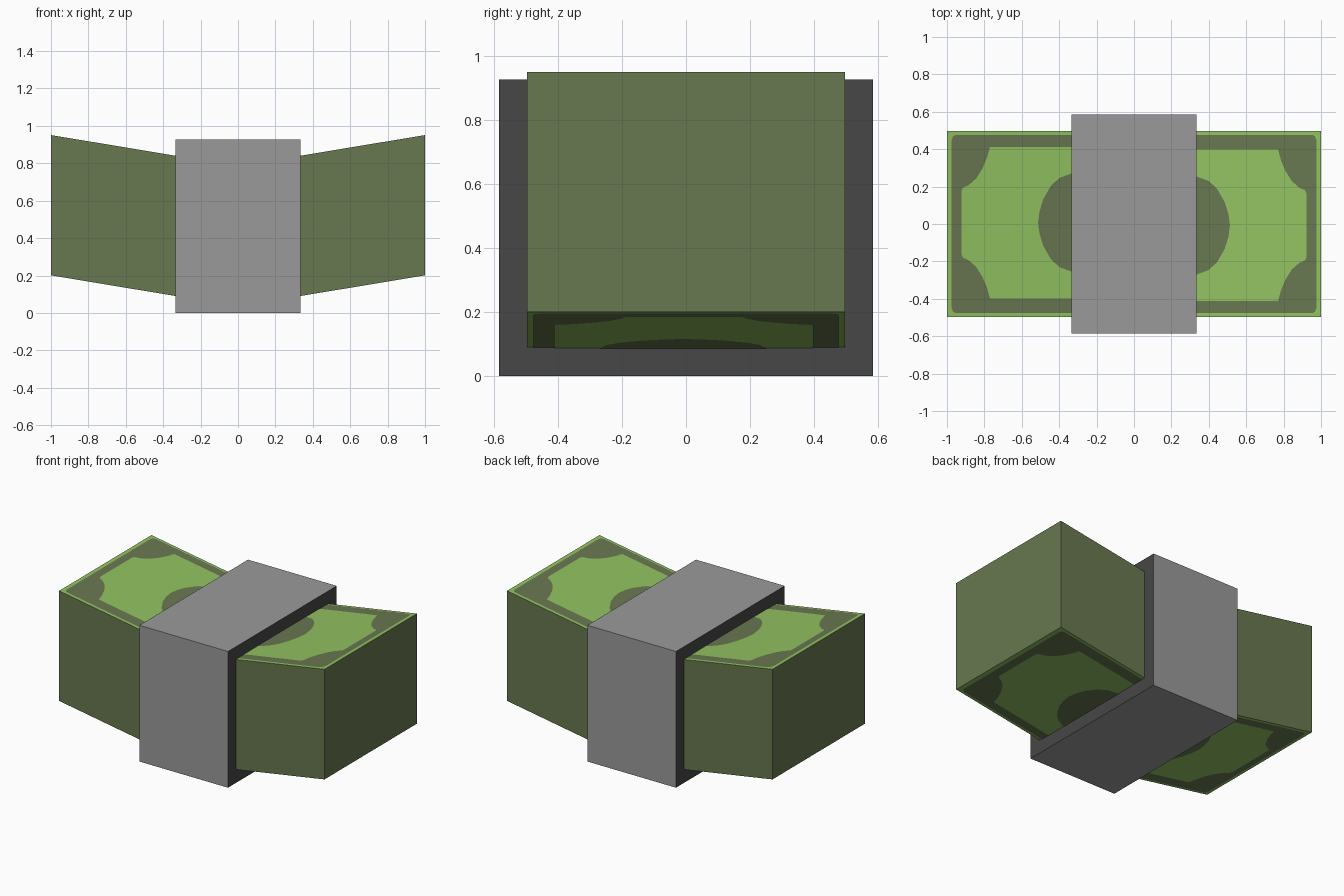
import bpy, bmesh

cube = bpy.data.objects.get("Cube")
if cube:
    bpy.data.objects.remove(cube, do_unlink=True)


def material(name, rgb):
    """Flat material from 0-255 sRGB values, stored as linear."""
    lin = [((c / 255 + 0.055) / 1.055) ** 2.4 for c in rgb]
    m = bpy.data.materials.new(name)
    m.use_nodes = True
    m.diffuse_color = (*lin, 1)
    bsdf = m.node_tree.nodes["Principled BSDF"]
    bsdf.inputs["Base Color"].default_value = (*lin, 1)
    bsdf.inputs["Roughness"].default_value = 0.9
    return m


LIGHT_GREEN = material("light green", (145, 194, 97))
DARK_GREEN = material("dark green", (104, 120, 80))
GREY = material("band grey", (154, 154, 154))
DARK_GREY = material("band edge grey", (71, 71, 71))

SLOPE = 0.166                # upward bend of each half of the stack
BOTTOM, TOP = 0.035, 0.785   # stack heights at the middle fold


def finish(bm, name, mats):
    mesh = bpy.data.meshes.new(name)
    bm.to_mesh(mesh)
    bm.free()
    for m in mats:
        mesh.materials.append(m)
    obj = bpy.data.objects.new(name, mesh)
    bpy.context.collection.objects.link(obj)
    return obj


# Bent stack of notes: a V profile extruded along y, light on top and bottom
bm = bmesh.new()
xs = (-1, 0, 1)
profile = [(x, BOTTOM + SLOPE * abs(x)) for x in xs]
profile += [(x, TOP + SLOPE * abs(x)) for x in reversed(xs)]
face = bm.faces.new([bm.verts.new((x, -0.497, z)) for x, z in profile])
ext = bmesh.ops.extrude_face_region(bm, geom=[face])
verts = [v for v in ext["geom"] if isinstance(v, bmesh.types.BMVert)]
bmesh.ops.translate(bm, verts=verts, vec=(0, 0.994, 0))
bmesh.ops.recalc_face_normals(bm, faces=bm.faces)
for f in bm.faces:
    f.material_index = 0 if abs(f.normal.z) > 0.7 else 1
finish(bm, "note_stack", [LIGHT_GREEN, DARK_GREEN])


def printed_plate(name, half, shift, lift, mat):
    """Print one shape on both ends, above and below.
    half lists the outline of the upper half, from the band outward."""
    outline = [(x, y + shift) for x, y in half]
    outline += [(x, shift - y) for x, y in reversed(half) if y > 0]
    bm = bmesh.new()
    for turn in (1, -1):
        for up in (1, -1):
            base = TOP + lift if up > 0 else BOTTOM - lift
            f = bm.faces.new([bm.verts.new((turn * x, turn * y, base + SLOPE * x))
                              for x, y in outline])
            f.normal_update()
            if f.normal.z * up < 0:
                f.normal_flip()
    finish(bm, name, [mat])


# Printed design: frame, panel with scooped corners, and portrait oval
printed_plate("printed_frame",
              [(0.2, 0.477), (0.95, 0.477), (0.967, 0.47), (0.975, 0.45)],
              0, 0.0015, DARK_GREEN)
printed_plate("printed_panel",
              [(0.2, 0.406), (0.77, 0.406), (0.785, 0.35), (0.81, 0.29),
               (0.845, 0.235), (0.885, 0.2), (0.915, 0.187), (0.922, 0.17)],
              -0.007, 0.003, LIGHT_GREEN)
printed_plate("printed_oval",
              [(0.2, 0.275), (0.335, 0.262), (0.4, 0.238), (0.445, 0.195),
               (0.485, 0.125), (0.505, 0.06), (0.513, 0)],
              -0.008, 0.0045, DARK_GREEN)

# Paper band around the middle, with darker cut edges facing both ends
bm = bmesh.new()
bmesh.ops.create_cube(bm, size=1)
bmesh.ops.scale(bm, verts=bm.verts, vec=(0.668, 1.17, 0.928))
bmesh.ops.translate(bm, verts=bm.verts, vec=(0, 0, 0.464))
for f in bm.faces:
    f.normal_update()
    f.material_index = 1 if abs(f.normal.x) > 0.5 else 0
finish(bm, "paper_band", [GREY, DARK_GREY])
